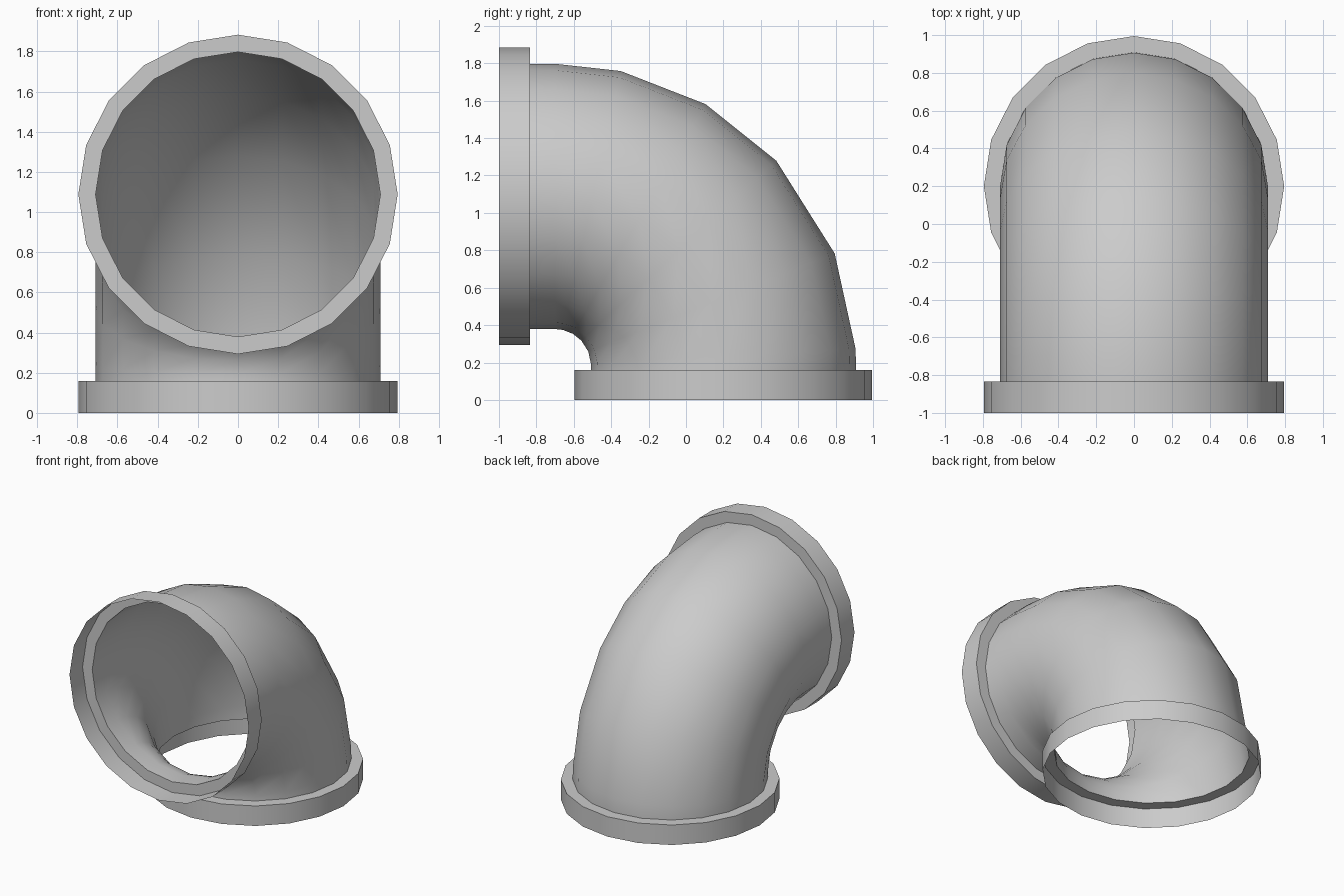
import bpy, bmesh
from math import sin, cos, radians, pi

if "Cube" in bpy.data.objects:
    bpy.data.objects.remove(bpy.data.objects["Cube"])

SIDES = 20
PIPE_R, COLLAR_R = 0.709, 0.795
BEND_Y, BEND_Z, BEND_R = -0.70, 0.188, 0.90   # centre and radius of the bend


def sweep(name, stations):
    """Skin 20-sided rings; station = (y, z, angle from vertical, radius)."""
    bm = bmesh.new()
    rings = []
    for y, z, deg, r in stations:
        a = radians(deg)
        ring = []
        for i in range(SIDES):
            t = 2 * pi * i / SIDES
            ring.append(bm.verts.new((r * sin(t),
                                      y + r * cos(t) * sin(a),
                                      z + r * cos(t) * cos(a))))
        rings.append(ring)
    for lo, hi in zip(rings, rings[1:]):
        for i in range(SIDES):
            j = (i + 1) % SIDES
            bm.faces.new((lo[i], hi[i], hi[j], lo[j]))
    me = bpy.data.meshes.new(name)
    bm.to_mesh(me)
    bm.free()
    ob = bpy.data.objects.new(name, me)
    bpy.context.collection.objects.link(ob)
    bpy.ops.object.select_all(action='DESELECT')
    ob.select_set(True)
    bpy.context.view_layer.objects.active = ob
    bpy.ops.object.shade_smooth_by_angle(angle=radians(35))
    return ob


AXIS_Z = BEND_Z + BEND_R   # height of the front opening
AXIS_Y = BEND_Y + BEND_R   # depth of the bottom opening

# Curved pipe, open at both ends
bend = [(BEND_Y + BEND_R * sin(radians(d)), BEND_Z + BEND_R * cos(radians(d)), d, PIPE_R)
        for d in (0, 12.6, 30, 47.3, 68.3, 87)]
sweep("elbow_pipe", [(-0.835, AXIS_Z, 0, PIPE_R)] + bend + [(AXIS_Y, 0.16, 90, PIPE_R)])

# Thin stepped collars: a rim wall plus the shoulder joining the pipe
sweep("front_collar", [(-1.0, AXIS_Z, 0, COLLAR_R),
                       (-0.835, AXIS_Z, 0, COLLAR_R),
                       (-0.835, AXIS_Z, 0, PIPE_R)])
sweep("bottom_collar", [(AXIS_Y, 0.16, 90, PIPE_R),
                        (AXIS_Y, 0.16, 90, COLLAR_R),
                        (AXIS_Y, 0.0, 90, COLLAR_R)])
